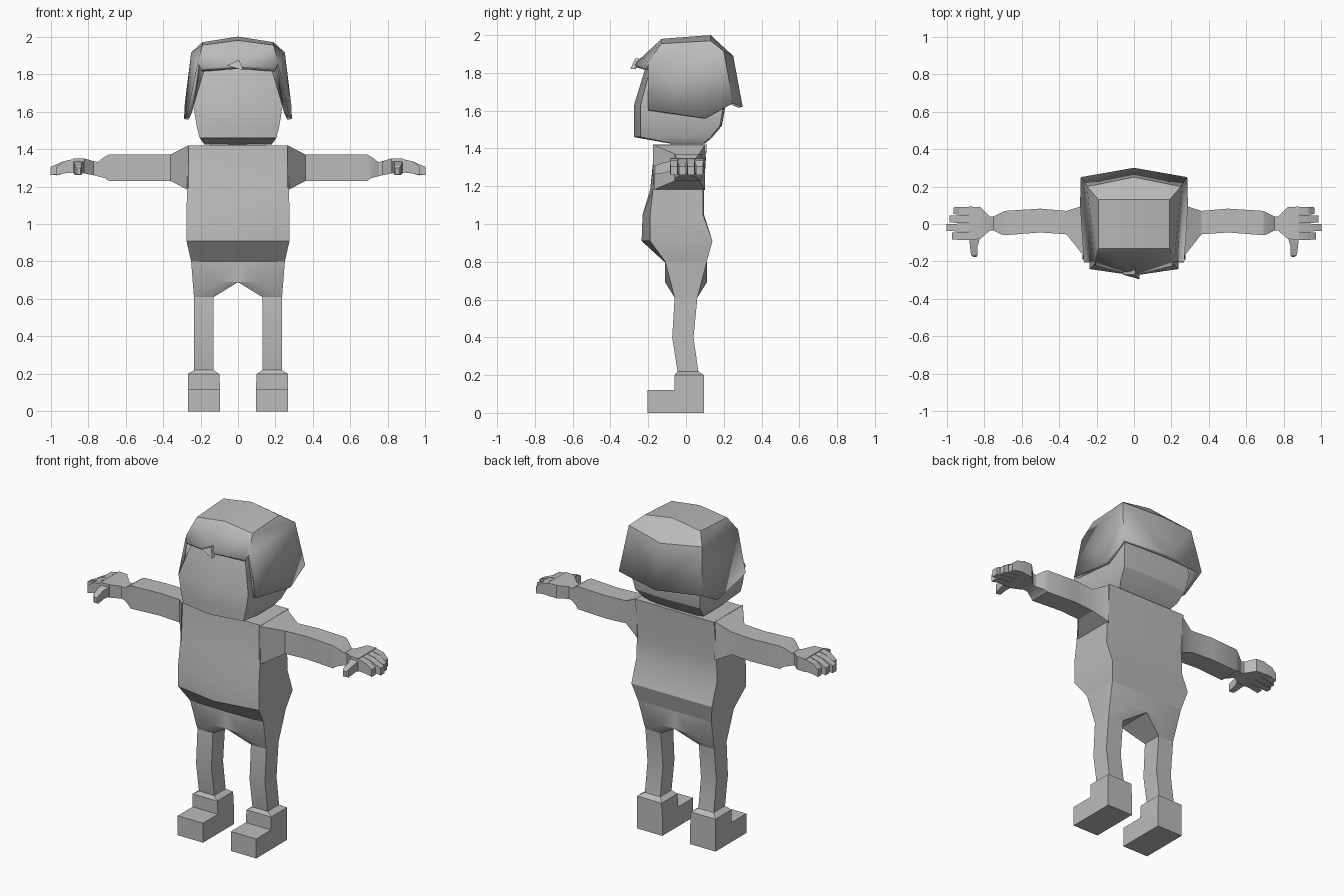
import bpy, bmesh

default = bpy.data.objects.get("Cube")
if default:
    bpy.data.objects.remove(default, do_unlink=True)

# One plain clay colour
grey = bpy.data.materials.new("clay_grey")
grey.use_nodes = True
colour = (0.5, 0.5, 0.5, 1)
grey.diffuse_color = colour
grey.node_tree.nodes["Principled BSDF"].inputs["Base Color"].default_value = colour


def finish(name, bm, mirror=False, thickness=0):
    bmesh.ops.recalc_face_normals(bm, faces=bm.faces)
    mesh = bpy.data.meshes.new(name)
    bm.to_mesh(mesh)
    bm.free()
    mesh.materials.append(grey)
    obj = bpy.data.objects.new(name, mesh)
    bpy.context.collection.objects.link(obj)
    if mirror:
        obj.modifiers.new("mirror", "MIRROR").use_clip = True
    if thickness:
        solid = obj.modifiers.new("thickness", "SOLIDIFY")
        solid.thickness, solid.offset = thickness, -1
    bpy.ops.object.select_all(action="DESELECT")
    obj.select_set(True)
    bpy.context.view_layer.objects.active = obj
    bpy.ops.object.shade_smooth_by_angle(angle=0.45)
    return obj


def loft(name, rings, mirror=False):
    """Skin a stack of equal point rings and cap both ends."""
    bm = bmesh.new()
    loops = [[bm.verts.new(p) for p in ring] for ring in rings]
    count = len(loops[0])
    for a, b in zip(loops, loops[1:]):
        for i in range(count):
            j = (i + 1) % count
            bm.faces.new((a[i], a[j], b[j], b[i]))
    bm.faces.new(loops[0])
    bm.faces.new(loops[-1])
    return finish(name, bm, mirror)


def hull(name, points):
    bm = bmesh.new()
    for p in points:
        bm.verts.new(p)
    bmesh.ops.convex_hull(bm, input=bm.verts)
    bmesh.ops.dissolve_limit(bm, angle_limit=0.02, verts=bm.verts, edges=bm.edges)
    return finish(name, bm, mirror=True)


def body_ring(z, x, front, corner, back, back_mid):
    """Six-sided section with a keel at the middle of front and back."""
    return [(0, front, z), (x, corner, z), (x, back, z),
            (0, back_mid, z), (-x, back, z), (-x, corner, z)]


def rect_z(z, x0, x1, y0, y1):
    return [(x0, y0, z), (x1, y0, z), (x1, y1, z), (x0, y1, z)]


def rect_x(x, y0, y1, z0, z1):
    return [(x, y0, z0), (x, y1, z0), (x, y1, z1), (x, y0, z1)]


# Torso, neck and head
loft("torso", [body_ring(*r) for r in (
    (0.80, 0.25, -0.115, -0.11, 0.11, 0.11),
    (0.91, 0.275, -0.235, -0.19, 0.14, 0.14),
    (1.05, 0.275, -0.23, -0.19, 0.09, 0.095),
    (1.18, 0.272, -0.19, -0.175, 0.09, 0.095),
    (1.42, 0.268, -0.165, -0.16, 0.11, 0.11))])
loft("neck", [rect_z(z, -0.15, 0.15, -0.08, 0.09) for z in (1.38, 1.45)])
loft("head", [body_ring(*r) for r in (
    (1.425, 0.18, -0.08, -0.07, 0.09, 0.1),
    (1.46, 0.205, -0.275, -0.24, 0.13, 0.14),
    (1.52, 0.22, -0.275, -0.24, 0.18, 0.19),
    (1.63, 0.238, -0.275, -0.24, 0.2, 0.21),
    (1.86, 0.17, -0.205, -0.18, 0.17, 0.18))])

# Hips taper into the legs
hull("hips", [(x, s * y, z) for s in (-1, 1) for x, y, z in (
    (0, 0.11, 0.8), (0.25, 0.11, 0.8), (0, 0.11, 0.69),
    (0.1, 0.11, 0.69), (0.13, 0.06, 0.61), (0.235, 0.06, 0.61))])
loft("legs", [rect_z(*r) for r in (
    (0.61, 0.13, 0.235, -0.06, 0.06), (0.40, 0.13, 0.235, -0.073, 0.04),
    (0.22, 0.13, 0.235, -0.045, 0.065), (0.20, 0.1, 0.268, -0.06, 0.095),
    (0.12, 0.095, 0.268, -0.06, 0.095), (0, 0.095, 0.268, -0.06, 0.095))], True)
loft("toes", [rect_z(z, 0.095, 0.268, -0.205, -0.06) for z in (0, 0.12)], True)

# Shoulders, arms and palms in one skin
loft("arms", [rect_x(*r) for r in (
    (0.265, -0.175, 0.1, 1.18, 1.42), (0.36, -0.055, 0.07, 1.23, 1.37),
    (0.5, -0.045, 0.082, 1.23, 1.37), (0.69, -0.06, 0.07, 1.23, 1.37),
    (0.71, -0.055, 0.06, 1.245, 1.36), (0.75, -0.035, 0.04, 1.255, 1.33),
    (0.77, -0.035, 0.04, 1.26, 1.335), (0.82, -0.08, 0.09, 1.27, 1.35),
    (0.88, -0.085, 0.093, 1.27, 1.35))], True)

# Fingers and thumbs
for i, tip in enumerate((0.97, 1.0, 0.985, 0.962)):
    y0 = -0.085 + i * 0.045
    y1 = y0 + 0.042
    loft(f"finger_{i + 1}", [rect_x(*r) for r in (
        (0.87, y0, y1, 1.275, 1.348), (0.93, y0, y1, 1.27, 1.335),
        (tip, y0 + 0.003, y1 - 0.003, 1.26, 1.305))], True)
loft("thumbs", [[(x0, y, z0), (x1, y, z0), (x1, y, z1), (x0, y, z1)]
                for x0, x1, y, z0, z1 in (
    (0.82, 0.88, -0.07, 1.28, 1.335), (0.835, 0.875, -0.12, 1.27, 1.325),
    (0.835, 0.87, -0.165, 1.262, 1.31), (0.84, 0.86, -0.175, 1.265, 1.3))], True)

# Hair: half a cap shell, mirrored and thickened
hair = {
    "top_front": (0, -0.13, 1.98), "top_back": (0, 0.13, 2.0),
    "side_front": (0.19, -0.13, 1.955), "side_back": (0.19, 0.13, 1.97),
    "bang_mid": (0, -0.275, 1.845), "bang_side": (0.2, -0.225, 1.83),
    "temple": (0.215, -0.2, 1.86), "crown": (0.25, 0.2, 1.915),
    "crown_mid": (0, 0.25, 1.89), "cheek": (0.268, -0.2, 1.605),
    "ear": (0.288, 0.1, 1.56), "nape": (0.284, 0.25, 1.64),
    "nape_mid": (0, 0.3, 1.62)}
panels = ("top_front side_front side_back top_back",
          "bang_mid bang_side side_front top_front",
          "bang_side temple side_front",
          "side_front temple crown side_back",
          "top_back side_back crown crown_mid",
          "temple cheek ear crown", "ear nape crown",
          "crown nape nape_mid crown_mid")
bm = bmesh.new()
corner = {key: bm.verts.new(p) for key, p in hair.items()}
for panel in panels:
    bm.faces.new([corner[key] for key in panel.split()])
# Mirrored across the middle; the open cap faces outward
finish("hair", bm, mirror=True, thickness=0.025)

# Pointed lock at the parting
loft("forelock", [[(-0.06, y, 1.845), (0.03, y - 0.025, 1.82),
                   (0.005, y, 1.875)] for y in (-0.27, -0.245)])
